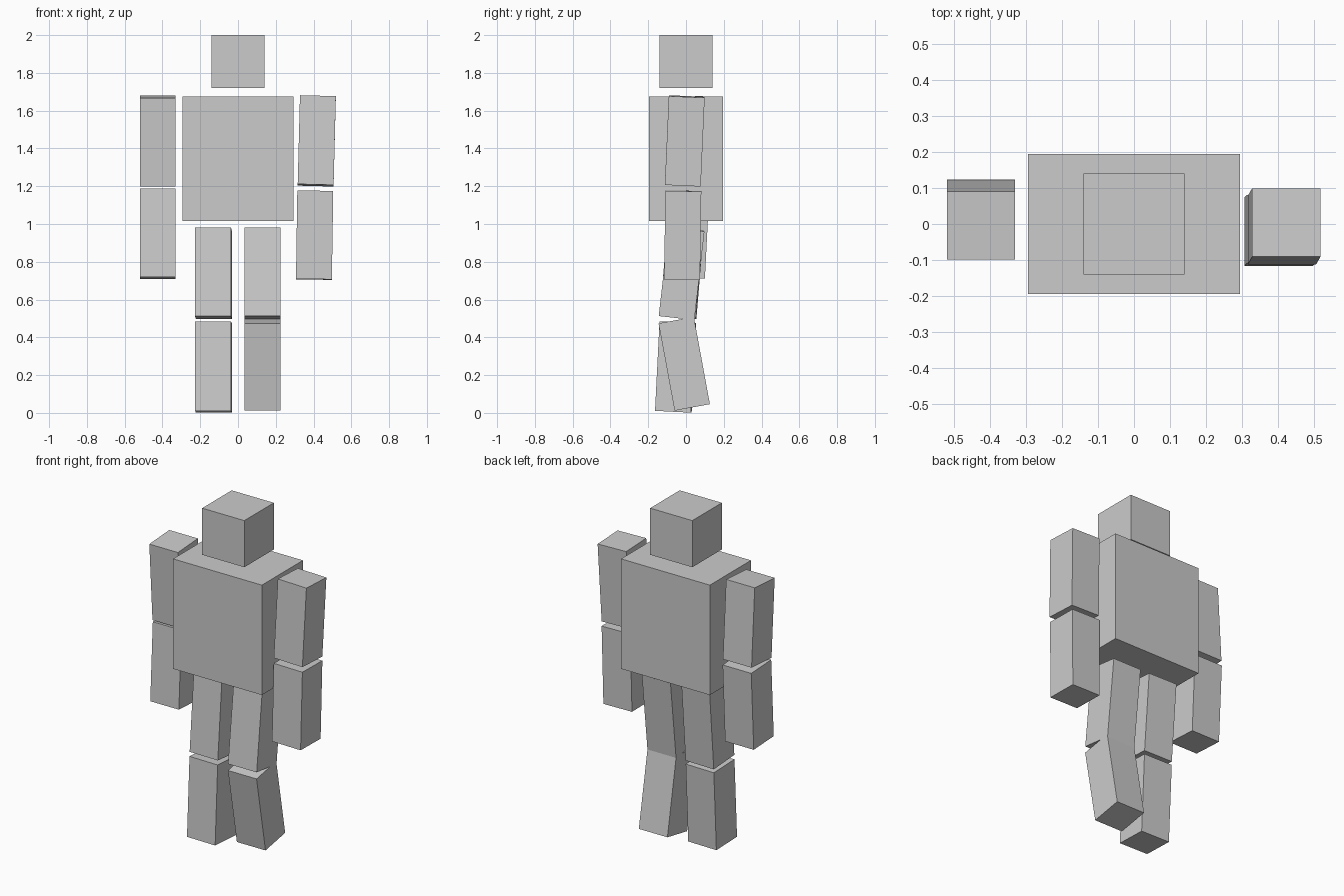
import bpy
from mathutils import Vector, Matrix
from math import radians

if "Cube" in bpy.data.objects:
    bpy.data.objects.remove(bpy.data.objects["Cube"])


def box(name, size, matrix):
    bpy.ops.mesh.primitive_cube_add(size=1)
    ob = bpy.context.object
    ob.name = name
    ob.matrix_world = matrix @ Matrix.Diagonal((*size, 1))
    return ob


def limb(name, top, bottom, yaw=0.0, width=0.19):
    """Square-section box running between two end centres."""
    top, bottom = Vector(top), Vector(bottom)
    axis = top - bottom
    turn = Vector((0, 0, 1)).rotation_difference(axis).to_matrix().to_4x4()
    spin = Matrix.Rotation(radians(yaw), 4, 'Z')
    place = Matrix.Translation((top + bottom) / 2)
    return box(name, (width, width, axis.length), place @ turn @ spin)


# head and torso
box("head", (0.28, 0.28, 0.28), Matrix.Translation((0, 0, 1.86)))
box("torso", (0.59, 0.39, 0.66), Matrix.Translation((0, 0, 1.345)))

# arm on the -x side, swung slightly back
limb("upper_arm_a", (-0.425, -0.004, 1.673), (-0.425, 0.026, 1.205))
limb("lower_arm_a", (-0.425, 0.029, 1.183), (-0.425, 0.005, 0.715))

# arm on the +x side, swung slightly forward and inward
limb("upper_arm_b", (0.423, 0.004, 1.675), (0.411, -0.017, 1.205))
limb("lower_arm_b", (0.409, -0.014, 1.175), (0.402, -0.021, 0.707))

# leg on the -x side, nearly straight
limb("upper_leg_a", (-0.13, -0.003, 0.973), (-0.13, -0.042, 0.504), -1.3)
limb("lower_leg_a", (-0.13, -0.043, 0.48), (-0.13, -0.067, 0.006), -1.3)

# leg on the +x side, bent at the knee
limb("upper_leg_b", (0.13, 0.003, 0.97), (0.13, -0.050, 0.502))
limb("lower_leg_b", (0.13, -0.052, 0.491), (0.13, 0.033, 0.029))
